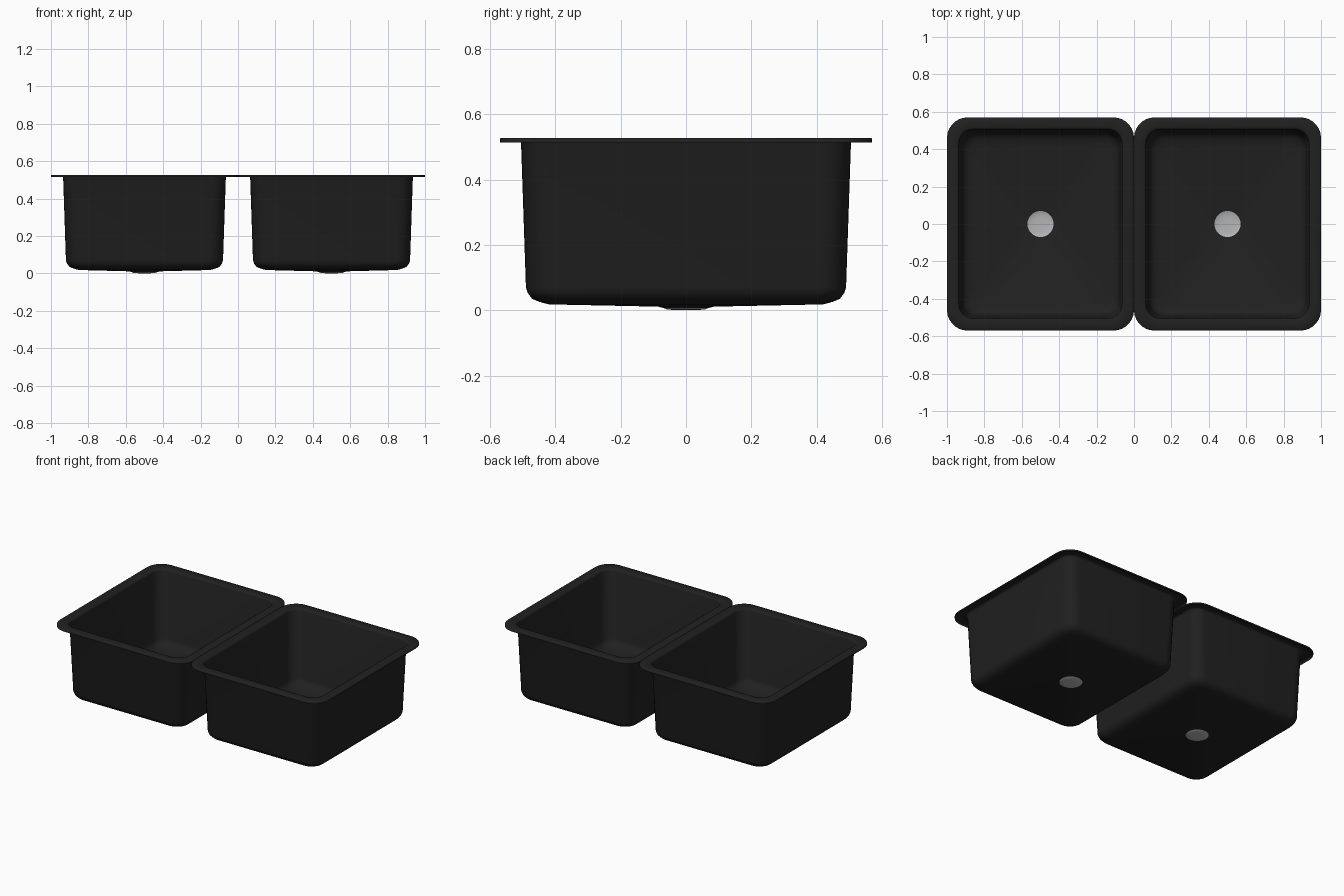
import bpy, bmesh
from math import cos, sin, pi, radians

cube = bpy.data.objects.get("Cube")
if cube:
    bpy.data.objects.remove(cube)

HALF_X, HALF_Y, RIM_Z = 0.5, 0.57, 0.527
CORNER_POINTS = 8
DRAIN_R = 0.07


def make_material(name, color, roughness):
    mat = bpy.data.materials.new(name)
    mat.use_nodes = True
    mat.diffuse_color = color
    bsdf = mat.node_tree.nodes["Principled BSDF"]
    bsdf.inputs["Base Color"].default_value = color
    bsdf.inputs["Roughness"].default_value = roughness
    return mat


def rounded_rect(hx, hy, r):
    """Outline points, counter-clockwise, one arc per corner."""
    pts = []
    for q, (sx, sy) in enumerate([(1, 1), (-1, 1), (-1, -1), (1, -1)]):
        for i in range(CORNER_POINTS):
            a = (q + i / (CORNER_POINTS - 1)) * pi / 2
            pts.append((sx * (hx - r) + r * cos(a), sy * (hy - r) + r * sin(a)))
    return pts


def circle(r):
    """Circle with the same number of points as a rounded rectangle."""
    n = 4 * CORNER_POINTS
    return [(r * cos((i + 0.5) * 2 * pi / n), r * sin((i + 0.5) * 2 * pi / n))
            for i in range(n)]


def loft(name, rings, mat, x, cap=False):
    """Skin a list of (outline, z) rings into one smooth surface."""
    bm = bmesh.new()
    loops = [[bm.verts.new((px, py, z)) for px, py in pts] for pts, z in rings]
    for upper, lower in zip(loops, loops[1:]):
        n = len(upper)
        for i in range(n):
            j = (i + 1) % n
            bm.faces.new((upper[i], upper[j], lower[j], lower[i]))
    if cap:
        bm.faces.new(loops[-1])
    mesh = bpy.data.meshes.new(name)
    bm.to_mesh(mesh)
    bm.free()
    mesh.materials.append(mat)
    obj = bpy.data.objects.new(name, mesh)
    obj.location.x = x
    bpy.context.collection.objects.link(obj)
    bpy.ops.object.select_all(action="DESELECT")
    obj.select_set(True)
    bpy.context.view_layer.objects.active = obj
    bpy.ops.object.shade_smooth_by_angle(angle=radians(50))
    return obj


black = make_material("matte black", (0.015, 0.015, 0.015, 1), 0.6)
steel = make_material("drain grey", (0.45, 0.46, 0.47, 1), 0.4)

# Bowl section: inset from the rim edge, corner radius, height
section = [
    (0.0, 0.11, 0.514),
    (0.0, 0.11, 0.524),
    (0.003, 0.107, RIM_Z),
    (0.055, 0.08, RIM_Z),
    (0.061, 0.078, 0.524),
    (0.065, 0.076, 0.514),
    (0.08, 0.08, 0.07),
    (0.086, 0.08, 0.052),
    (0.099, 0.08, 0.035),
    (0.12, 0.08, 0.026),
    (0.15, 0.08, 0.018),
]

for side, x in (("right", -HALF_X), ("left", HALF_X)):
    # Rim, walls and gently sloping floor down to the drain opening
    rings = [(rounded_rect(HALF_X - d, HALF_Y - d, r), z) for d, r, z in section]
    rings += [(circle(0.085), 0.011), (circle(DRAIN_R), 0.007)]
    loft(side + "_bowl", rings, black, x)

    # Shallow dished drain
    dish = [(circle(DRAIN_R * f), z) for f, z in
            ((1, 0.007), (0.85, 0.003), (0.6, 0.001), (0.3, 0.0))]
    loft(side + "_drain", dish, steel, x, cap=True)
